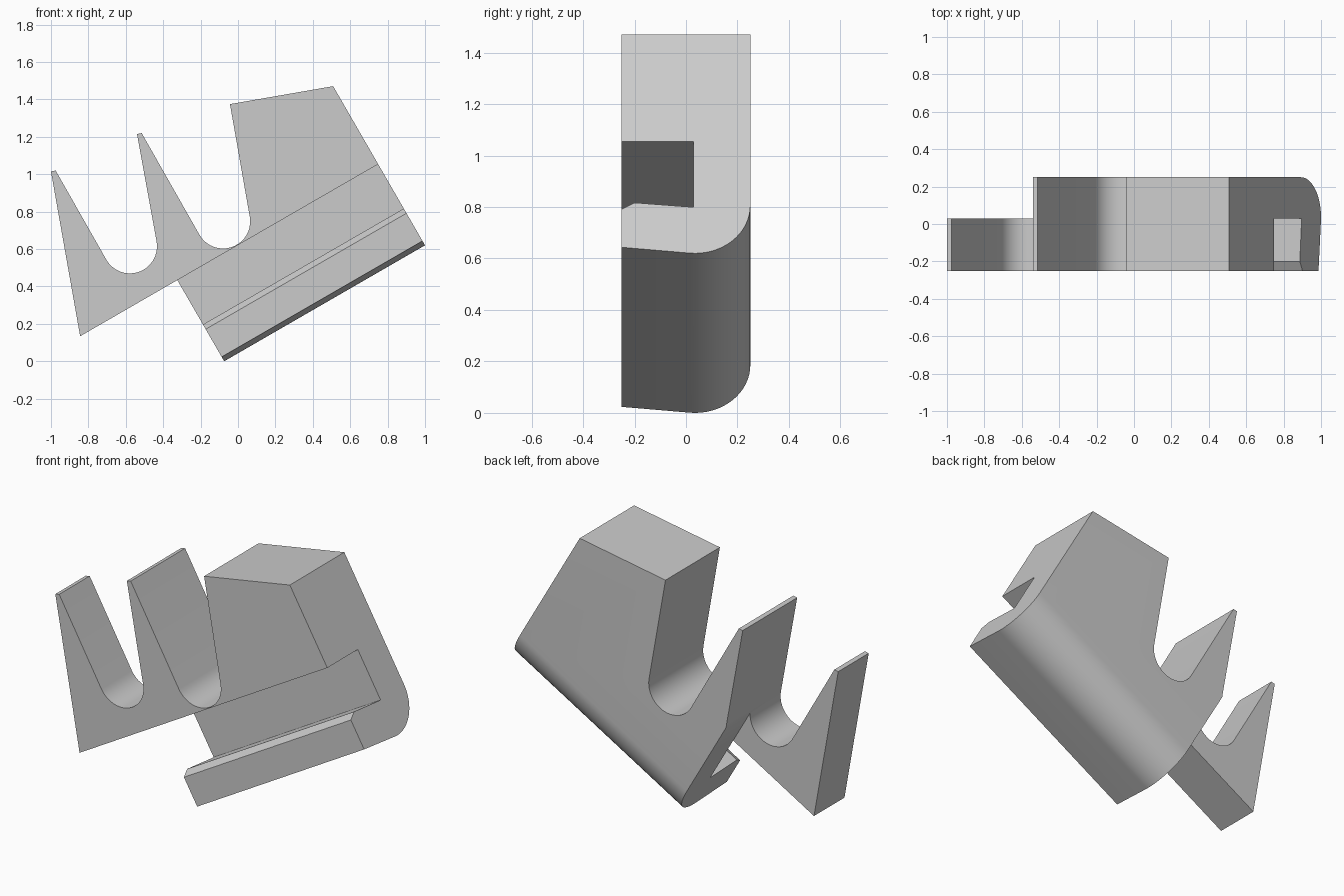
import bpy, bmesh
from math import sin, cos, radians
from mathutils import Matrix, Vector

if "Cube" in bpy.data.objects:
    bpy.data.objects.remove(bpy.data.objects["Cube"], do_unlink=True)

# The bracket is built level (u along the rail, v up from it), then tilted.
TILT = radians(30)
LEFT, RIGHT = -0.064, 1.176     # ends of the rail
SLOT_TOP = 0.538                # slot ceiling and underside of the outer prong
PLATE = 0.03                    # depth of the slot wall and back of the outer prong

grey = bpy.data.materials.new("plain_grey")
grey.use_nodes = True
grey.diffuse_color = (0.6, 0.6, 0.6, 1)
grey.node_tree.nodes["Principled BSDF"].inputs["Base Color"].default_value = (0.6, 0.6, 0.6, 1)


def prism(name, points, place, start, end):
    """Extrude a flat outline between two depths."""
    bm = bmesh.new()
    face = bm.faces.new([bm.verts.new(place(a, b, start)) for a, b in points])
    top = bmesh.ops.extrude_face_region(bm, geom=[face])["geom"]
    shift = Vector(place(0, 0, end)) - Vector(place(0, 0, start))
    bmesh.ops.translate(bm, vec=shift, verts=[g for g in top if isinstance(g, bmesh.types.BMVert)])
    bmesh.ops.recalc_face_normals(bm, faces=bm.faces)
    mesh = bpy.data.meshes.new(name)
    bm.to_mesh(mesh)
    bm.free()
    mesh.materials.append(grey)
    obj = bpy.data.objects.new(name, mesh)
    bpy.context.collection.objects.link(obj)
    return obj


def arc(cx, cy, r, start, end, steps):
    angles = [radians(start + (end - start) * i / steps) for i in range(steps + 1)]
    return [(cx + r * cos(a), cy + r * sin(a)) for a in angles]


def level(points):
    """Turn upright x, z points into rail coordinates."""
    c, s = cos(TILT), sin(TILT)
    return [(x * c + z * s, z * c - x * s) for x, z in points]


def combine(obj, tool, operation):
    tool.hide_render = True
    mod = obj.modifiers.new(operation, 'BOOLEAN')
    mod.operation, mod.solver, mod.object = operation, 'EXACT', tool
    bpy.context.view_layer.objects.active = obj
    bpy.ops.object.modifier_apply(modifier=mod.name)
    bpy.data.objects.remove(tool, do_unlink=True)


# Silhouette: two tapered prongs with round valleys, then the head block
prongs = [(-1, 1.015), (-0.975, 1.02)]
prongs += arc(-0.578, 0.615, 0.145, 210, 370, 20)
prongs += [(-0.54, 1.215), (-0.515, 1.22)]
prongs += arc(-0.08, 0.748, 0.145, 210, 370, 20)
prongs += [(-0.043, 1.375), (0.507, 1.47)]
outline = level(prongs)
outline[-1] = (RIGHT, outline[-1][1])
outline += [(RIGHT, -0.2), (LEFT, -0.2), (LEFT, SLOT_TOP), (-0.664, SLOT_TOP)]
bracket = prism("hook_bracket", outline, lambda a, b, d: (a, d, b), -0.4, 0.4)

# Rail section: front lip, open slot, rounded lower back
section = [(-0.25, 2), (-0.25, SLOT_TOP), (PLATE, SLOT_TOP), (PLATE, 0.244),
           (-0.2, 0.264), (-0.25, 0.235), (-0.25, 0.064)]
section += arc(0.035, 0.252, 0.215, -95, 0, 16) + [(0.25, 2)]
rail = prism("rail_section", section, lambda a, b, d: (d, a, b), -2, 2)
combine(bracket, rail, 'INTERSECT')

# The outer prong is only as deep as the slot
gap = prism("prong_gap", [(-2, -1), (LEFT, -1), (LEFT, 3), (-2, 3)],
            lambda a, b, d: (a, d, b), PLATE, 1)
combine(bracket, gap, 'DIFFERENCE')

# Tilt into place and smooth the curved faces only
bracket.data.transform(Matrix.Rotation(-TILT, 4, 'Y'))
bpy.ops.object.select_all(action='DESELECT')
bracket.select_set(True)
bpy.context.view_layer.objects.active = bracket
bpy.ops.object.shade_smooth_by_angle(angle=radians(30))
